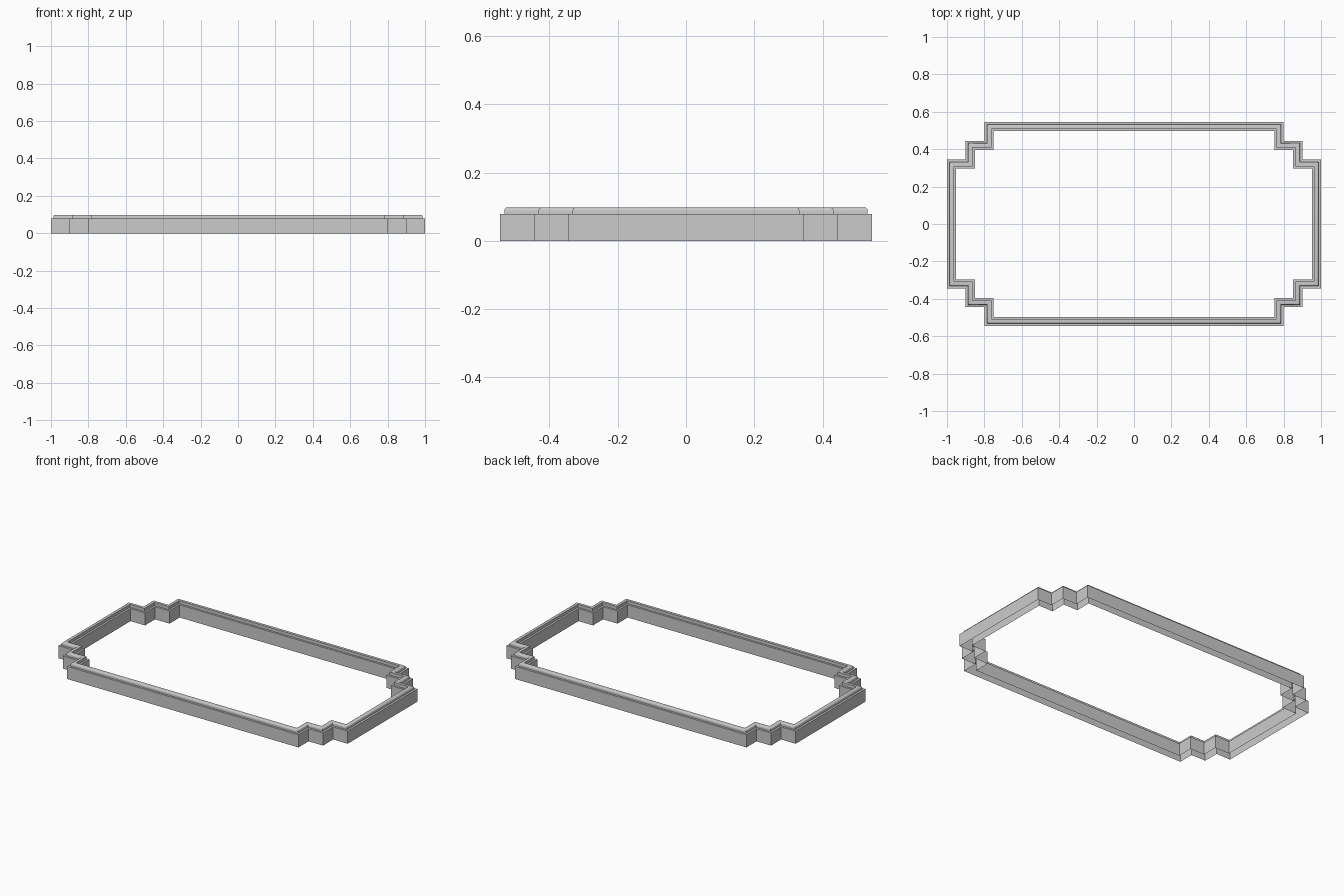
import bpy, bmesh, math

if "Cube" in bpy.data.objects:
    bpy.data.objects.remove(bpy.data.objects["Cube"])

# Stepped corner of the outline (first quadrant)
CORNER = [(1.0, 0.345), (0.9, 0.345), (0.9, 0.445), (0.8, 0.445), (0.8, 0.545)]

# Moulding cross-section as (inset from outline, height), open underneath
R = 0.009
fillet = [(0.013 + R - R * math.cos(a), 0.098 - R + R * math.sin(a))
          for a in (math.radians(i * 22.5) for i in range(5))]
PROFILE = [(0.0, 0.0), (0.0, 0.079), (0.013, 0.079)] + fillet + [
    (0.037, 0.098), (0.037, 0.079), (0.049, 0.079), (0.049, 0.0)]

# Full outline, counter-clockwise: corner repeated in each quadrant
outline = []
for sx, sy in ((1, 1), (-1, 1), (-1, -1), (1, -1)):
    pts = CORNER if sx * sy > 0 else CORNER[::-1]
    outline += [(x, y, sx, sy) for x, y in pts]

# Sweep the profile round the outline
bm = bmesh.new()
rings = [[bm.verts.new((sx * (x - d), sy * (y - d), z)) for d, z in PROFILE]
         for x, y, sx, sy in outline]
for i, ring in enumerate(rings):
    nxt = rings[(i + 1) % len(rings)]
    for j in range(len(PROFILE) - 1):
        bm.faces.new((ring[j], nxt[j], nxt[j + 1], ring[j + 1]))

mesh = bpy.data.meshes.new("stepped_frame")
bm.to_mesh(mesh)
bm.free()
frame = bpy.data.objects.new("stepped_frame", mesh)
bpy.context.collection.objects.link(frame)

# Smooth only the rounded crown
bpy.context.view_layer.objects.active = frame
frame.select_set(True)
bpy.ops.object.shade_smooth_by_angle(angle=math.radians(30))
